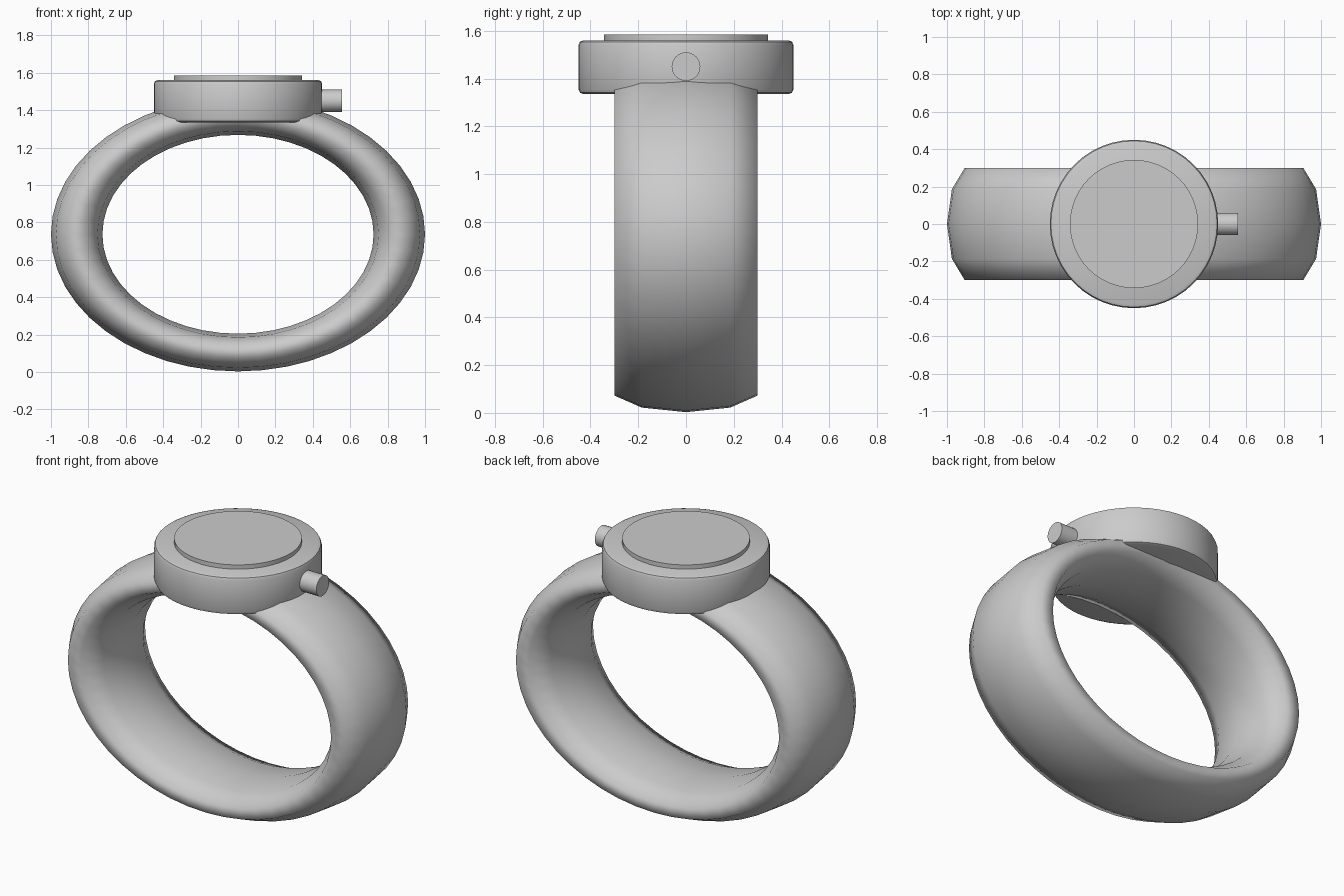
import bpy
import math

if "Cube" in bpy.data.objects:
    bpy.data.objects.remove(bpy.data.objects["Cube"], do_unlink=True)

grey = bpy.data.materials.new("light grey")
grey.use_nodes = True
COLOUR = (0.6, 0.6, 0.6, 1)
grey.diffuse_color = COLOUR
grey.node_tree.nodes["Principled BSDF"].inputs["Base Color"].default_value = COLOUR


def finish(name):
    obj = bpy.context.object
    obj.name = name
    obj.data.materials.append(grey)
    return obj


def disc(name, radius, depth, location, sides, rotation=(0, 0, 0), bevel=0):
    bpy.ops.mesh.primitive_cylinder_add(vertices=sides, radius=radius, depth=depth,
                                        location=location, rotation=rotation)
    obj = finish(name)
    if bevel:
        mod = obj.modifiers.new("rounded rim", "BEVEL")
        mod.width = bevel
        mod.segments = 2
        mod.limit_method = "ANGLE"
        bpy.ops.object.modifier_apply(modifier=mod.name)
    bpy.ops.object.shade_smooth_by_angle(angle=math.radians(30))
    return obj


# Band: a stretched ring with a ten-sided cross-section
bpy.ops.mesh.primitive_torus_add(major_segments=48, minor_segments=10,
                                 major_radius=0.8625, minor_radius=0.1375,
                                 location=(0, 0, 0.736), rotation=(math.pi / 2, 0, 0))
band = finish("band")
band.scale = (1, 0.733, 0.3 / (0.1375 * math.sin(math.radians(72))))
bpy.ops.object.transform_apply(location=False, rotation=True, scale=True)
bpy.ops.object.shade_smooth()

# Case, raised dial and side crown
disc("case", 0.45, 0.225, (0, 0, 1.4475), 48, bevel=0.02)
disc("dial", 0.343, 0.045, (0, 0, 1.5625), 48)
disc("crown", 0.06, 0.155, (0.4775, 0, 1.45), 24, rotation=(0, math.pi / 2, 0))
